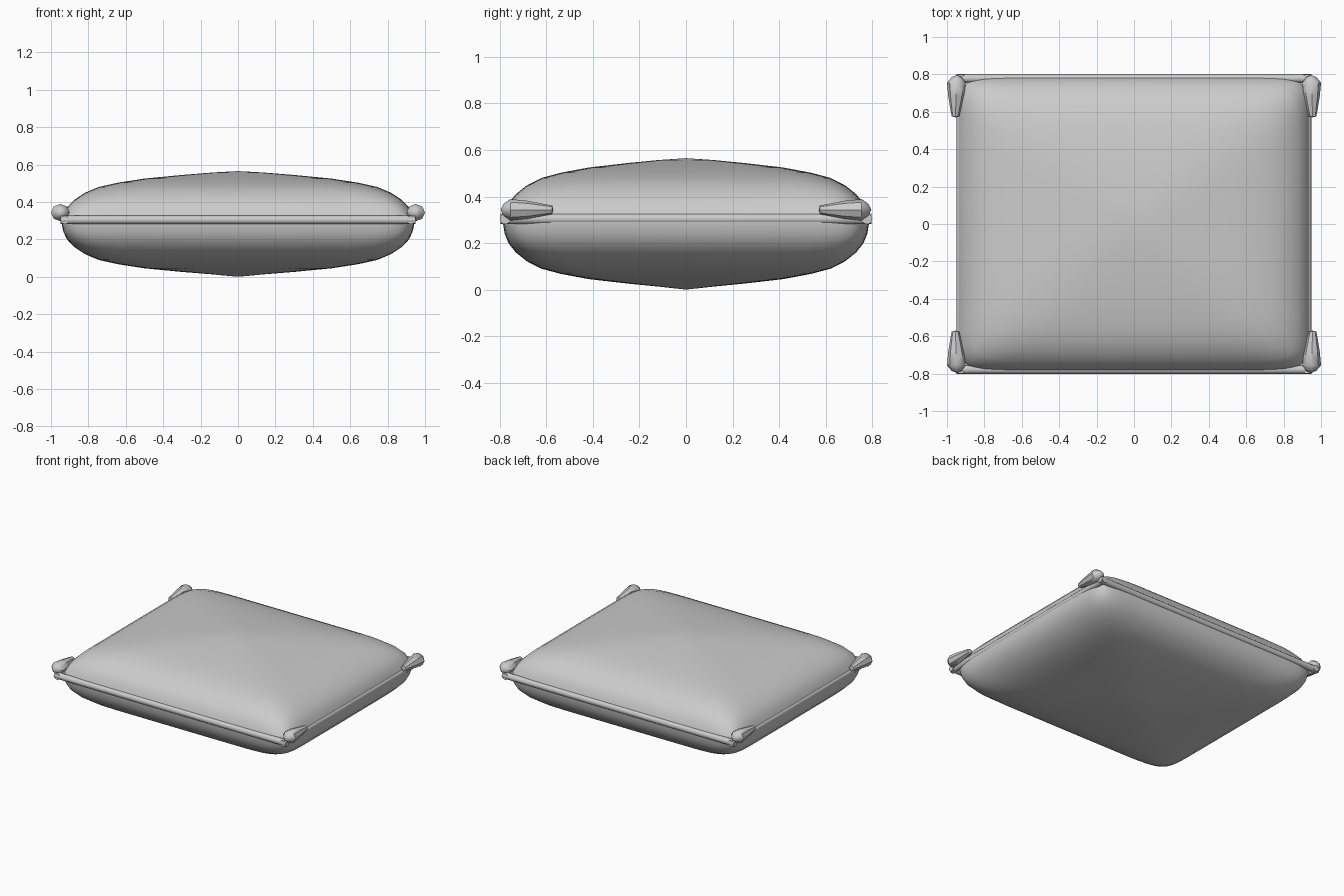
import bpy, bmesh
from math import sin, cos, pi, copysign
from mathutils import Vector

if "Cube" in bpy.data.objects:
    bpy.data.objects.remove(bpy.data.objects["Cube"])


def loft(name, rings, cap_a, cap_b, angle=0.7):
    # skin a list of point rings, closing each end with a pole point
    bm = bmesh.new()
    rows = [[bm.verts.new(p) for p in r] for r in rings]
    n = len(rows[0])
    for a, b in zip(rows, rows[1:]):
        for i in range(n):
            j = (i + 1) % n
            bm.faces.new((a[i], a[j], b[j], b[i]))
    for row, pole in ((rows[0], cap_a), (rows[-1], cap_b)):
        v = bm.verts.new(pole)
        for i in range(n):
            bm.faces.new((row[i], row[(i + 1) % n], v))
    bmesh.ops.recalc_face_normals(bm, faces=bm.faces[:])
    me = bpy.data.meshes.new(name)
    bm.to_mesh(me)
    bm.free()
    ob = bpy.data.objects.new(name, me)
    bpy.context.collection.objects.link(ob)
    bpy.ops.object.select_all(action='DESELECT')
    ob.select_set(True)
    bpy.context.view_layer.objects.active = ob
    bpy.ops.object.shade_smooth_by_angle(angle=angle)
    return ob


# Pillow body: stacked rounded rectangles
SEAM, HX, HY, N = 0.285, 0.943, 0.787, 96


def outline(t, h):
    e = 2 / (3 + 11 * t ** 3)
    pts = []
    for i in range(N):
        # angles bunched toward the corners
        a = 2 * pi * i / N
        a -= 0.2 * sin(4 * a) * -1 * t
        c, s = cos(a), sin(a)
        pts.append((HX * t * copysign(abs(c) ** e, c),
                    HY * t * copysign(abs(s) ** e, s), SEAM + h))
    return pts


profile = [(0.15, 0.272), (0.32, 0.259), (0.53, 0.24), (0.68, 0.218),
           (0.79, 0.195), (0.87, 0.163), (0.93, 0.125), (0.97, 0.085),
           (0.99, 0.045)]
rings = ([outline(t, -h) for t, h in profile] + [outline(1, 0.0), outline(1, 0.025)]
         + [outline(t, h) for t, h in reversed(profile)])
loft("pillow_body", rings, (0, 0, SEAM - 0.285), (0, 0, SEAM + 0.28), 1.0)


# Piping: four straight cords along the seam
def cord(name, a, b, r=0.023):
    a, b = Vector(a), Vector(b)
    d = (b - a).normalized()
    side, up = d.cross(Vector((0, 0, 1))), Vector((0, 0, 1))
    ring = lambda p: [p + r * (side * cos(k * pi / 6) + up * sin(k * pi / 6)) for k in range(12)]
    loft(name, [ring(a), ring(b)], a, b)


for s, tag in ((-1, "a"), (1, "b")):
    cord("piping_long_" + tag, (-0.95, s * 0.778, 0.304), (0.95, s * 0.778, 0.304))
    cord("piping_short_" + tag, (s * 0.925, -0.798, 0.304), (s * 0.925, 0.798, 0.304))


# Corner tassels: faceted teardrops tapering along the side edges
tassel = [(0.785, 0.027, 0.948), (0.755, 0.05, 0.95), (0.68, 0.042, 0.951), (0.575, 0.02, 0.955)]
for sx in (-1, 1):
    for sy in (-1, 1):
        rings = [[(sx * (cx + r * cos(k * pi / 4)), sy * y, 0.343 + 0.92 * r * sin(k * pi / 4))
                  for k in range(8)] for y, r, cx in tassel]
        loft("corner_tassel", rings, (sx * 0.947, sy * 0.797, 0.343), (sx * 0.955, sy * 0.57, 0.343))
